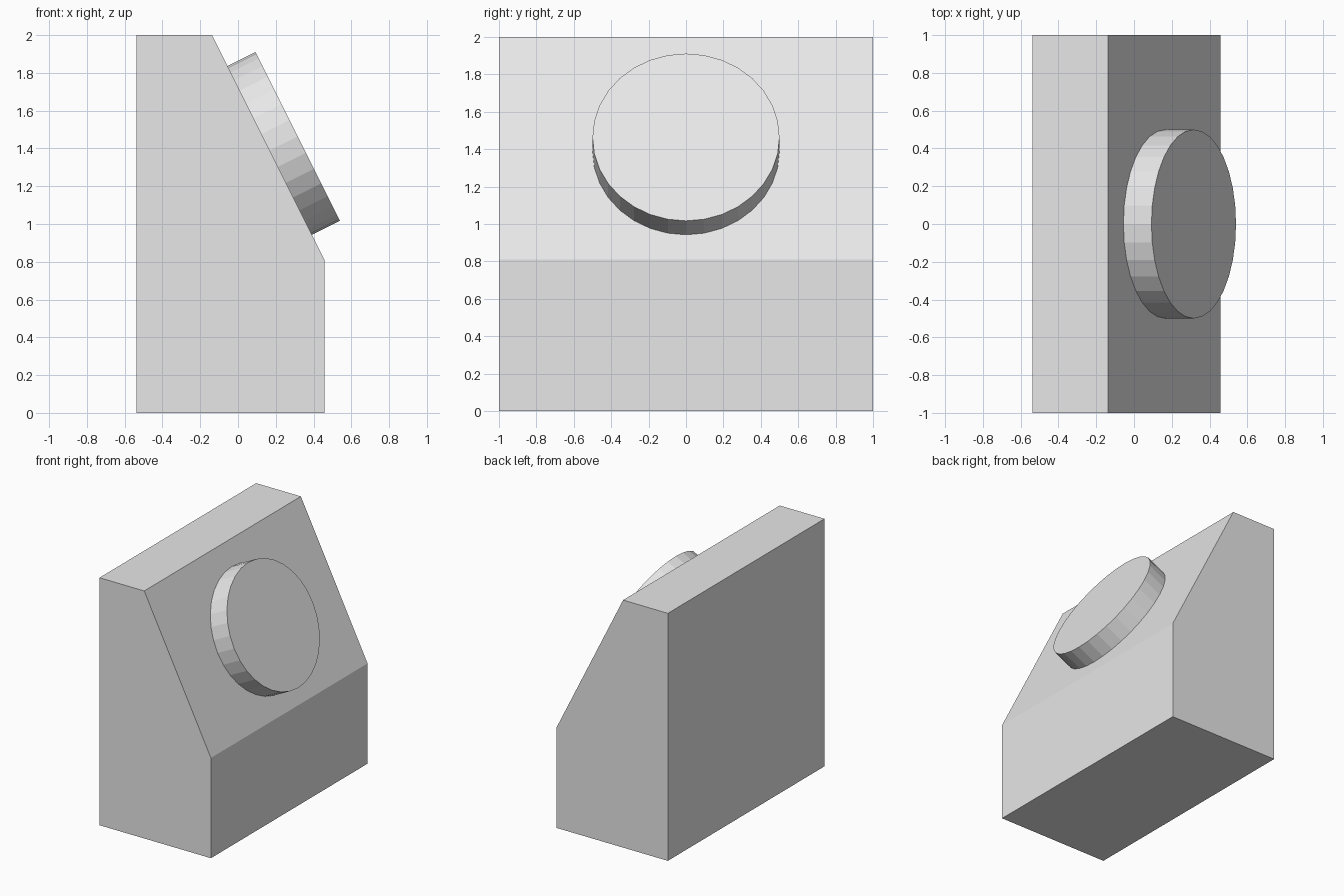
import bpy
import bmesh
from mathutils import Matrix, Vector

cube = bpy.data.objects.get("Cube")
if cube:
    bpy.data.objects.remove(cube, do_unlink=True)

grey = bpy.data.materials.new("light_grey")
grey.use_nodes = True
colour = (0.8, 0.8, 0.8, 1)
grey.diffuse_color = colour
grey.node_tree.nodes["Principled BSDF"].inputs["Base Color"].default_value = colour


def add_part(name, bm):
    bmesh.ops.recalc_face_normals(bm, faces=bm.faces)
    mesh = bpy.data.meshes.new(name)
    bm.to_mesh(mesh)
    bm.free()
    mesh.materials.append(grey)
    part = bpy.data.objects.new(name, mesh)
    bpy.context.collection.objects.link(part)
    return part


# Console body: side profile (x, z) extruded along y
slope_bottom, slope_top = (0.458, 0.81), (-0.138, 2)
profile = [(-0.538, 0), (0.458, 0), slope_bottom, slope_top, (-0.538, 2)]
bm = bmesh.new()
side = bm.faces.new([bm.verts.new((x, -1, z)) for x, z in profile])
extruded = bmesh.ops.extrude_face_region(bm, geom=[side])["geom"]
bmesh.ops.translate(bm, vec=(0, 2, 0),
                    verts=[v for v in extruded if isinstance(v, bmesh.types.BMVert)])
add_part("console_body", bm)

# Round button standing on the sloped face
low = Vector((slope_bottom[0], 0, slope_bottom[1]))
high = Vector((slope_top[0], 0, slope_top[1]))
up = (high - low).normalized()
normal = Vector((0, 1, 0)).cross(up).normalized()
if normal.x < 0:
    normal.negate()
thickness = 0.166
base = low.lerp(high, 0.487)
rotation = normal.to_track_quat("Z", "Y").to_matrix().to_4x4()
bm = bmesh.new()
bmesh.ops.create_cone(bm, cap_ends=True, segments=32, radius1=0.5, radius2=0.5,
                      depth=thickness,
                      matrix=Matrix.Translation(base + normal * thickness / 2) @ rotation)
add_part("round_button", bm)
